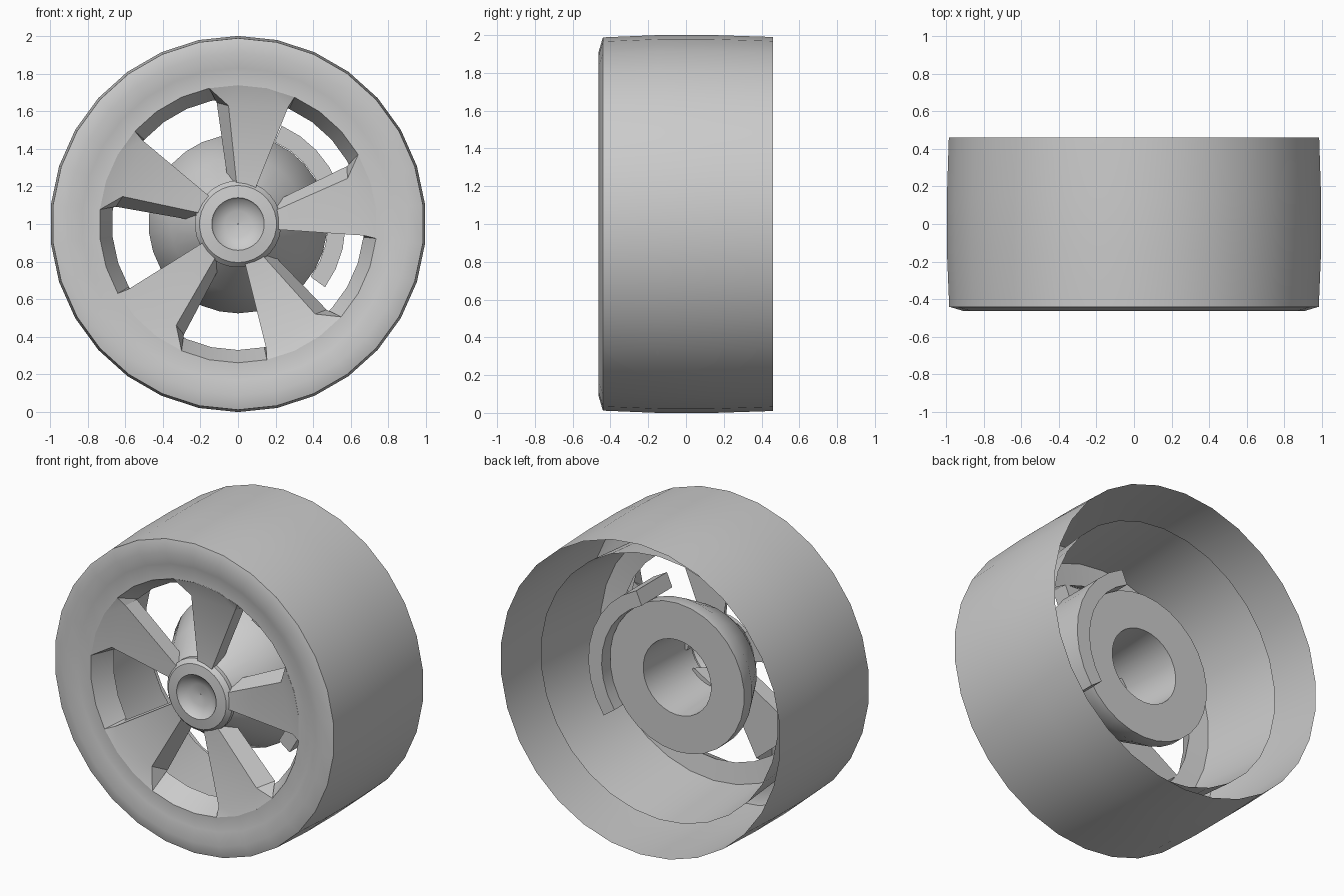
import bpy, bmesh
from math import sin, cos, radians

if "Cube" in bpy.data.objects:
    bpy.data.objects.remove(bpy.data.objects["Cube"])

SEG = 30  # sides of the round parts


def pos(r, deg, y):
    a = radians(deg)
    return (r * cos(a), y, 1 + r * sin(a))


def make(name, verts, faces, angle=25):
    me = bpy.data.meshes.new(name)
    bm = bmesh.new()
    vs = [bm.verts.new(v) for v in verts]
    for f in faces:
        bm.faces.new([vs[i] for i in f])
    bmesh.ops.recalc_face_normals(bm, faces=bm.faces[:])
    bm.to_mesh(me)
    bm.free()
    ob = bpy.data.objects.new(name, me)
    bpy.context.collection.objects.link(ob)
    bpy.ops.object.select_all(action='DESELECT')
    ob.select_set(True)
    bpy.context.view_layer.objects.active = ob
    bpy.ops.object.shade_smooth_by_angle(angle=radians(angle))
    return ob


def lathe(name, profile, start=90, sweep=360, seg=SEG, closed=False, angle=25):
    """Turn an (r, y) profile around the wheel axis, fully or as an arc."""
    n = len(profile)
    full = sweep == 360
    verts = [pos(r, start + sweep * i / seg, y)
             for i in range(seg if full else seg + 1) for r, y in profile]
    rings = len(verts) // n
    faces = []
    for i in range(seg):
        a, b = i * n, ((i + 1) % rings) * n
        for j in range(n if closed else n - 1):
            k = (j + 1) % n
            faces.append((a + j, a + k, b + k, b + j))
    if not full:
        faces += [tuple(range(n)), tuple(range(seg * n, seg * n + n))]
    return make(name, verts, faces, angle)


# Outer barrel, front lip, window wall and inner sleeve as one thin sheet
lathe("rim", [(0.99, 0.46), (1.0, 0.15), (1.0, -0.15), (0.988, -0.44),
              (0.91, -0.463), (0.83, -0.435), (0.738, -0.435),
              (0.67, -0.30), (0.80, -0.28), (0.84, 0.27)], angle=45)

# Hub cap with shallow dish
lathe("hub", [(0.002, -0.375), (0.07, -0.38), (0.132, -0.405), (0.14, -0.42),
              (0.205, -0.412), (0.23, -0.385), (0.23, -0.30)], angle=40)

# Brake rotor with its conical bell and bore
lathe("brake_rotor", [(0.24, 0.09), (0.475, 0.09), (0.475, 0.01),
                      (0.36, -0.2), (0.23, -0.36), (0.215, -0.36)],
      closed=True, angle=35)

# Brake caliper arc
lathe("brake_caliper", [(0.478, 0.17), (0.572, 0.17), (0.572, -0.14), (0.478, -0.14)],
      start=-36, sweep=102, seg=9, closed=True)


# Spokes: broad front face blending into the rim, sloped flank on one side
def spoke(name, centre):
    c, s = cos(radians(centre)), sin(radians(centre))

    def loc(r, t, y):
        return (r * c - t * s, y, 1 + r * s + t * c)
    verts = [pos(0.738, centre + 18 - 12 * i, -0.436) for i in range(4)]  # 0-3 rim arc
    verts += [loc(0.62, 0.116, -0.40), loc(0.645, -0.20, -0.41),      # 4, 5 front outer
              loc(0.63, 0.18, -0.30), loc(0.645, -0.20, -0.30),       # 6, 7 back outer
              loc(0.19, 0.025, -0.395), loc(0.19, -0.07, -0.40),      # 8, 9 front inner
              loc(0.19, 0.07, -0.30), loc(0.19, -0.07, -0.30),        # 10, 11 back inner
              pos(0.67, centre - 18, -0.30)]                          # 12 window wall back
    faces = [(0, 1, 4), (1, 2, 4), (2, 5, 4), (2, 3, 5),   # blend into the rim
             (4, 5, 9, 8), (4, 8, 10, 6), (0, 4, 6),       # broad face and flank
             (6, 10, 11, 7), (5, 7, 11, 9), (3, 12, 7, 5), # back and straight side
             (8, 9, 11, 10)]                               # inner end
    make(name, verts, faces, 20)


for k in range(5):
    spoke(f"spoke_{k + 1}", 84 + 72 * k)
